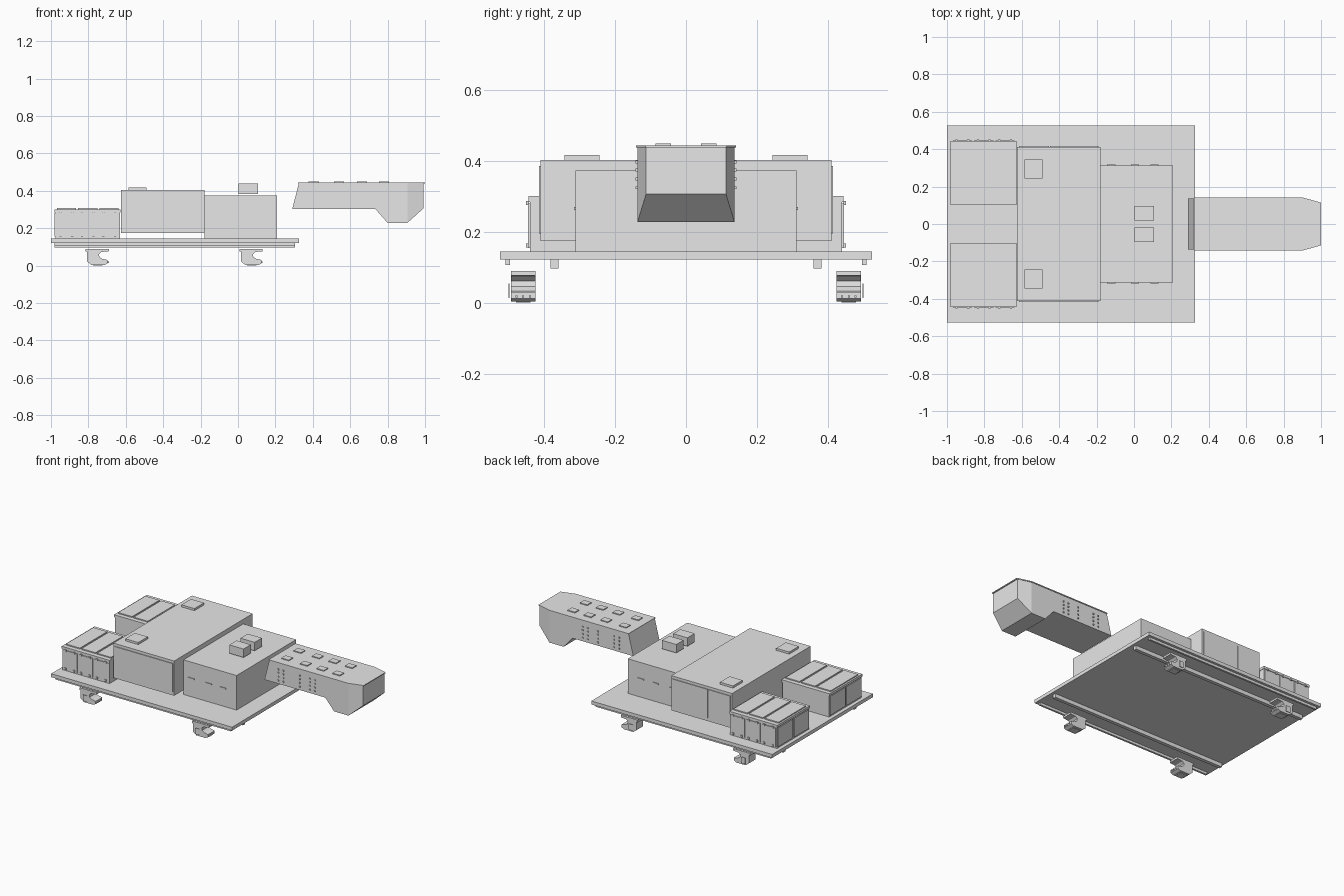
import bpy
import bmesh
from mathutils import Vector

cube = bpy.data.objects.get("Cube")
if cube:
    bpy.data.objects.remove(cube, do_unlink=True)

grey = bpy.data.materials.new("plain_grey")
grey.use_nodes = True
grey.diffuse_color = (0.8, 0.8, 0.8, 1)
grey.node_tree.nodes["Principled BSDF"].inputs["Base Color"].default_value = (0.8, 0.8, 0.8, 1)


def finish(name, bm, mirror):
    bmesh.ops.recalc_face_normals(bm, faces=bm.faces)
    mesh = bpy.data.meshes.new(name)
    bm.to_mesh(mesh)
    bm.free()
    mesh.materials.append(grey)
    obj = bpy.data.objects.new(name, mesh)
    bpy.context.collection.objects.link(obj)
    if mirror:
        mod = obj.modifiers.new("other_side", "MIRROR")
        mod.use_axis = (False, True, False)
        mod.use_mirror_merge = False
    return obj


def add_box(bm, x0, x1, y0, y1, z0, z1):
    verts = bmesh.ops.create_cube(bm, size=1)["verts"]
    for v in verts:
        v.co = Vector((x1 if v.co.x > 0 else x0,
                       y1 if v.co.y > 0 else y0,
                       z1 if v.co.z > 0 else z0))


def boxes(name, extents, mirror=False):
    bm = bmesh.new()
    for e in extents:
        add_box(bm, *e)
    return finish(name, bm, mirror)


def prism(name, profile, y0, y1, mirror=False, taper=None):
    """Extrude an x-z profile along y; taper = (start x, end x, end scale)."""
    bm = bmesh.new()
    face = bm.faces.new([bm.verts.new((x, y0, z)) for x, z in profile])
    ext = bmesh.ops.extrude_face_region(bm, geom=[face])["geom"]
    for v in ext:
        if isinstance(v, bmesh.types.BMVert):
            v.co.y = y1
    if taper:
        start, end, scale = taper
        bmesh.ops.bisect_plane(bm, geom=bm.verts[:] + bm.edges[:] + bm.faces[:],
                               plane_co=(start, 0, 0), plane_no=(1, 0, 0))
        for v in bm.verts:
            if v.co.x > start:
                v.co.y *= 1 + (scale - 1) * (v.co.x - start) / (end - start)
    return finish(name, bm, mirror)


# Deck and the rails below it
boxes("deck", [(-1, 0.325, -0.526, 0.526, 0.122, 0.145)])
boxes("inner_rail", [(-0.98, 0.305, 0.36, 0.383, 0.097, 0.122)], True)
boxes("outer_rail", [(-0.98, 0.305, 0.497, 0.51, 0.106, 0.122)], True)

# Clamp hooks
hook = [(0, 0.09), (0.124, 0.09), (0.124, 0.077), (0.085, 0.073), (0.072, 0.062),
        (0.074, 0.046), (0.09, 0.036), (0.118, 0.03), (0.118, 0.012), (0.1, 0.003),
        (0.032, 0.003), (0.008, 0.022), (0.008, 0.075), (0, 0.075)]
for label, x in (("rear", -0.815), ("front", 0.008)):
    prism(label + "_hook", [(x + px, pz) for px, pz in hook], 0.425, 0.494, True)
    boxes(label + "_hook_plate", [(x + 0.03, x + 0.06, 0.499, 0.502, 0.014, 0.054)], True)
    boxes(label + "_hook_bolts",
          [(x + 0.118, x + 0.124, y, y + 0.006, 0.015, 0.021) for y in (0.438, 0.458, 0.476)]
          + [(x + 0.04, x + 0.09, 0.44, 0.48, 0, 0.003)], True)

# Main housing with hatches and side panels
boxes("main_housing", [(-0.625, -0.18, -0.411, 0.411, 0.174, 0.404)])
boxes("roof_hatch", [(-0.585, -0.49, 0.244, 0.344, 0.404, 0.418)], True)
boxes("front_housing_panel", [(-0.615, -0.19, -0.416, -0.411, 0.195, 0.386)])
boxes("back_housing_panels", [(-0.615, -0.455, 0.411, 0.416, 0.195, 0.386),
                              (-0.448, -0.19, 0.411, 0.416, 0.195, 0.386)])

# Cabin with side slots and two roof blocks
boxes("cabin", [(-0.18, 0.208, -0.312, 0.312, 0.145, 0.374)])
boxes("cabin_slots", [(x - 0.022, x + 0.022, 0.312, 0.317, 0.262, 0.27)
                      for x in (-0.122, 0.005, 0.11)], True)
boxes("roof_block", [(0.004, 0.108, 0.02, 0.096, 0.384, 0.44)], True)

# Storage boxes: body, lid slats, side panels and latches
X0, X1, Y0, Y1 = -0.975, -0.632, 0.105, 0.441
step = (X1 - X0) / 3
boxes("storage_box", [(X0, X1, Y0, Y1, 0.145, 0.292),
                      (X0 - 0.005, X1 + 0.003, Y0 - 0.003, Y1 + 0.004, 0.285, 0.301)], True)
slats, panels, latches = [], [], []
for i in range(3):
    a, b = X0 + i * step + 0.006, X0 + (i + 1) * step - 0.006
    slats.append((a, b, Y0 + 0.025, Y1 - 0.025, 0.301, 0.308))
    panels.append((a, b, Y1, Y1 + 0.005, 0.155, 0.28))
    for x in (a + 0.02, b - 0.02):
        for z in (0.162, 0.282):
            latches.append((x - 0.006, x + 0.006, Y1 + 0.003, Y1 + 0.011, z - 0.006, z + 0.006))
boxes("lid_slats", slats, True)
boxes("box_side_panels", panels, True)
boxes("box_latches", latches, True)
half = (Y1 - Y0) / 2
boxes("box_end_panels", [(X0 - 0.005, X0, Y0 + i * half + 0.006, Y0 + (i + 1) * half - 0.006,
                          0.155, 0.28) for i in range(2)], True)

# Long hood with a chin, tapered towards its tip
tip = (0.905, 0.995, 0.82)
prism("hood", [(0.29, 0.302), (0.735, 0.302), (0.8, 0.228), (0.905, 0.228),
               (0.993, 0.307), (0.993, 0.44), (0.325, 0.44)], -0.137, 0.137, taper=tip)
prism("hood_cover", [(0.322, 0.438), (1, 0.438), (1, 0.444), (0.322, 0.444)],
      -0.141, 0.141, taper=tip)
boxes("hood_pads", [(x - 0.027, x + 0.027, 0.042, 0.086, 0.444, 0.45)
                    for x in (0.405, 0.54, 0.662, 0.78)], True)
boxes("hood_rivets", [(x - 0.004, x + 0.004, 0.136, 0.143, z - 0.004, z + 0.004)
                      for x in (0.393, 0.43, 0.548, 0.623, 0.66)
                      for z in (0.325, 0.35, 0.375, 0.398)], True)
